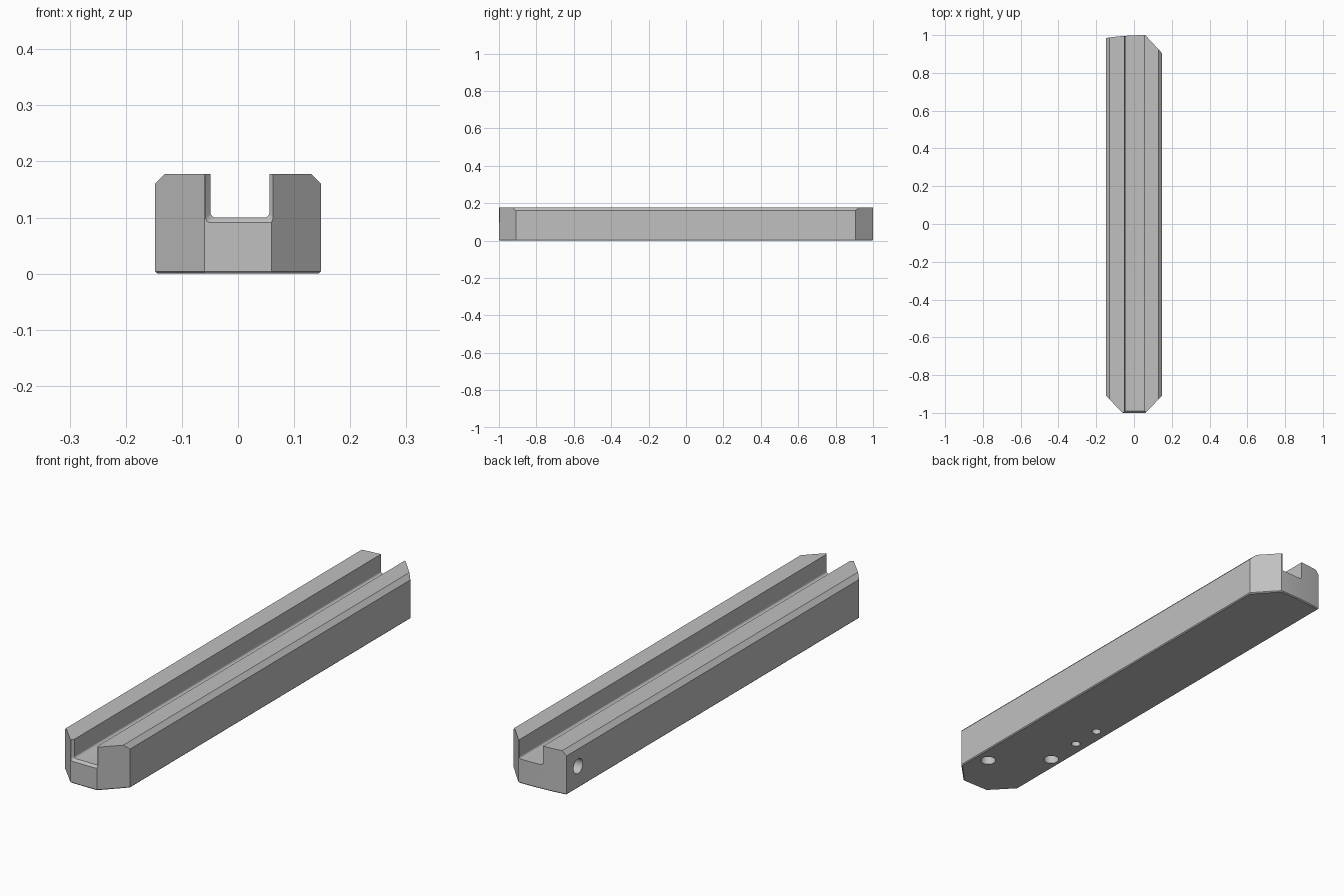
import bpy
import math
from mathutils import Vector

if "Cube" in bpy.data.objects:
    bpy.data.objects.remove(bpy.data.objects["Cube"], do_unlink=True)

grey = bpy.data.materials.new("plain grey")
grey.use_nodes = True
colour = (0.53, 0.53, 0.53, 1)
grey.diffuse_color = colour
grey.node_tree.nodes["Principled BSDF"].inputs["Base Color"].default_value = colour


def loft(name, rings):
    """Closed solid through equally sized rings of points."""
    n = len(rings[0])
    verts = [p for ring in rings for p in ring]
    faces = [list(range(n))[::-1], list(range(len(verts) - n, len(verts)))]
    for r in range(len(rings) - 1):
        for i in range(n):
            j = (i + 1) % n
            faces.append([r * n + i, r * n + j, r * n + n + j, r * n + n + i])
    mesh = bpy.data.meshes.new(name)
    mesh.from_pydata(verts, [], faces)
    mesh.materials.append(grey)
    obj = bpy.data.objects.new(name, mesh)
    bpy.context.collection.objects.link(obj)
    bpy.context.view_layer.objects.active = obj
    bpy.ops.object.mode_set(mode='EDIT')
    bpy.ops.mesh.select_all(action='SELECT')
    bpy.ops.mesh.normals_make_consistent(inside=False)
    bpy.ops.object.mode_set(mode='OBJECT')
    return obj


def combine(target, tool, operation):
    mod = target.modifiers.new("cut", 'BOOLEAN')
    mod.operation, mod.object, mod.solver = operation, tool, 'EXACT'
    bpy.context.view_layer.objects.active = target
    bpy.ops.object.modifier_apply(modifier=mod.name)
    bpy.data.objects.remove(tool, do_unlink=True)


def drill(target, start, direction, radius, depth):
    """Round blind hole running from a surface point."""
    d = Vector(direction)
    u = d.orthogonal().normalized()
    v = d.cross(u)
    angles = [math.tau * i / 32 for i in range(32)]
    circle = [(u * math.cos(a) + v * math.sin(a)) * radius for a in angles]
    rings = [[Vector(start) + d * t + c for c in circle] for t in (-0.02, depth)]
    combine(target, loft("drill", rings), 'DIFFERENCE')


# Bar body: plan with three chamfered corners and a gently curved back end
W, H = 0.148, 0.178
arc = [(-W + 0.208 * i / 8, 1 - 0.015 * (1 - i / 8) ** 2) for i in range(9)]
plan = [(-W, -0.91), *arc, (W, 0.905), (W, -0.91), (0.06, -1), (-0.06, -1)]
body = loft("rail_body", [
    [(x * 0.973, y * 0.996, 0) for x, y in plan],
    [(x, y, 0.004) for x, y in plan],
    [(x, y, H) for x, y in plan]])

# Long bevels on both outer top edges
half = [(0.16, -0.1), (0.16, 0.148), (0.12, 0.188)]
profile = half + [(-x, z) for x, z in reversed(half)]
combine(body, loft("envelope", [[(x, y, z) for x, z in profile] for y in (-1.1, 1.1)]),
        'INTERSECT')


# Channel with rounded floor corners and a flared mouth at the front
def channel_ring(y, grow):
    left, right, floor, r = -0.049 - grow, 0.056 + grow, 0.1 - grow, 0.009
    ring = [(left, y, 0.3)]
    for cx, start in ((left + r, math.pi), (right - r, 1.5 * math.pi)):
        for i in range(6):
            a = start + i * math.pi / 10
            ring.append((cx + r * math.cos(a), y, floor + r + r * math.sin(a)))
    return ring + [(right, y, 0.3)]


combine(body, loft("channel", [channel_ring(-1.01, 0.018), channel_ring(-0.99, 0),
                               channel_ring(1.1, 0)]), 'DIFFERENCE')

# Holes in the underside and one in the side near the back
for x, y, r in ((0.09, -0.81, 0.03), (-0.1, -0.64, 0.03),
                (-0.095, -0.48, 0.018), (-0.095, -0.35, 0.018)):
    drill(body, (x, y, 0), (0, 0, 1), r, 0.12)
drill(body, (-W, 0.91, 0.09), (1, 0, 0), 0.03, 0.07)

bpy.ops.object.select_all(action='DESELECT')
body.select_set(True)
bpy.context.view_layer.objects.active = body
bpy.ops.object.shade_smooth_by_angle(angle=math.radians(22))
